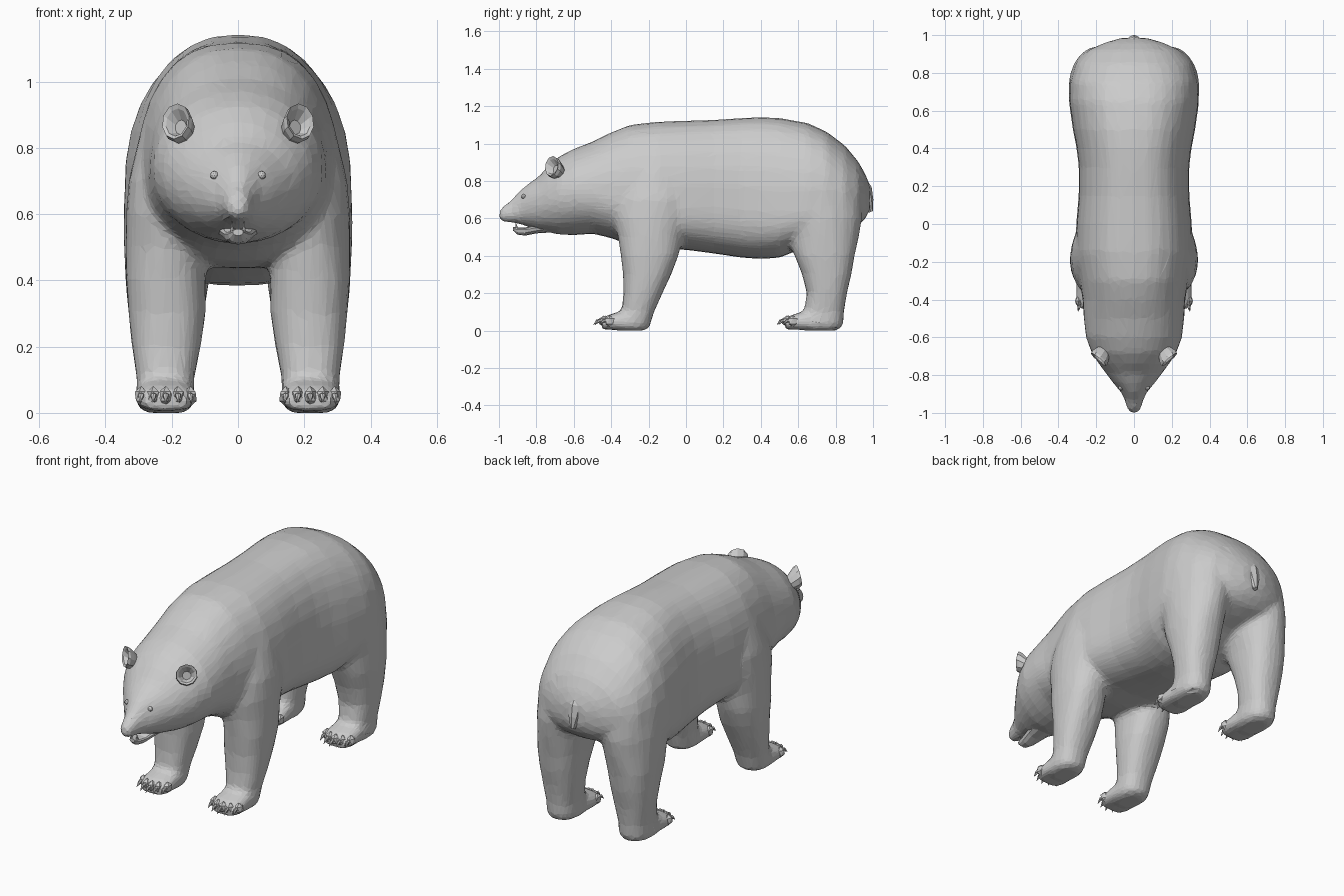
import bpy, bmesh, math
from mathutils import Vector

if "Cube" in bpy.data.objects:
    bpy.data.objects.remove(bpy.data.objects["Cube"])

X, Y, Z = Vector((1, 0, 0)), Vector((0, 1, 0)), Vector((0, 0, 1))


def ring(c, u, up, down, n=16, e=0.85):
    """Rounded-box cross-section: half-width u, upper reach up, lower reach down."""
    pts = []
    for i in range(n):
        a = 2 * math.pi * i / n
        s, k = math.sin(a), math.cos(a)
        v = up if k > 0 else down
        pts.append(Vector(c) + u * math.copysign(abs(s) ** e, s) + v * abs(k) ** e)
    return pts


def loft(bm, rings):
    """Skin a run of rings and cap both ends."""
    rows = [[bm.verts.new(p) for p in r] for r in rings]
    n = len(rows[0])
    for a, b in zip(rows, rows[1:]):
        for i in range(n):
            j = (i + 1) % n
            bm.faces.new((a[i], a[j], b[j], b[i]))
    bm.faces.new(rows[0])
    bm.faces.new(rows[-1])


def finish(name, bm, mirror=False):
    bmesh.ops.recalc_face_normals(bm, faces=bm.faces)
    me = bpy.data.meshes.new(name)
    bm.to_mesh(me)
    bm.free()
    ob = bpy.data.objects.new(name, me)
    bpy.context.collection.objects.link(ob)
    if mirror:
        ob.modifiers.new("mirror", "MIRROR")
    return ob


def along_y(bm, sections, n, exponent):
    """Sections: y, top, bottom, half-width, height of widest point."""
    loft(bm, [ring((0, y, m), X * w, Z * (t - m), Z * (b - m), n, exponent(y))
              for y, t, b, w, m in sections])


def tube(bm, path, n=6):
    """Round tapering tube through (x, y, z, radius) points."""
    d = (Vector(path[-1][:3]) - Vector(path[0][:3])).normalized()
    u = d.cross(Z).normalized()
    v = u.cross(d)
    loft(bm, [ring(p[:3], u * p[3], v * p[3], -v * p[3], n, 1) for p in path])


# head and trunk, nose to rump: oval at the head, boxier along the trunk
skin = bmesh.new()
along_y(skin, [
    (-1.0, .64, .597, .02, .615), (-.985, .658, .582, .036, .62),
    (-.93, .703, .577, .05, .625), (-.89, .748, .57, .07, .64),
    (-.84, .788, .553, .112, .665), (-.79, .822, .535, .15, .68),
    (-.74, .877, .527, .187, .70), (-.68, .93, .513, .225, .72),
    (-.60, .972, .51, .255, .735), (-.50, 1.01, .518, .266, .73),
    (-.40, 1.06, .495, .272, .71), (-.30, 1.10, .455, .288, .68),
    (-.15, 1.117, .437, .31, .65), (0, 1.122, .432, .306, .65),
    (.15, 1.127, .412, .293, .65), (.3, 1.137, .39, .292, .64),
    (.4, 1.142, .383, .304, .63), (.5, 1.137, .39, .324, .62),
    (.65, 1.11, .45, .345, .63), (.75, 1.065, .50, .34, .65),
    (.85, .99, .53, .312, .67), (.92, .905, .56, .245, .69),
    (.96, .835, .60, .155, .70), (.985, .77, .65, .07, .71)], 32,
    lambda y: min(1, max(.81, .81 - (y + .2) * .5)) if y < .8 else .92)

# legs: z, back-to-front limits in y, inner and outer limits in x
LEGS = {
    "front": [
        (0, -.37, -.225, .165, .275), (.015, -.40, -.195, .14, .30),
        (.04, -.41, -.188, .13, .308), (.10, -.345, -.17, .132, .306),
        (.2, -.335, -.125, .112, .321), (.3, -.337, -.078, .097, .331),
        (.4, -.349, -.04, .097, .338), (.5, -.365, -.015, .09, .34),
        (.6, -.385, .02, .09, .338), (.7, -.37, .035, .09, .331), (.85, -.31, .0, .09, .295)],
    "hind": [
        (0, .63, .80, .165, .275), (.015, .595, .832, .14, .302),
        (.04, .58, .842, .13, .309), (.10, .63, .845, .135, .305),
        (.2, .645, .861, .117, .32), (.3, .62, .885, .102, .331),
        (.4, .58, .902, .087, .34), (.5, .54, .925, .06, .345),
        (.6, .49, .942, .035, .347), (.72, .48, .935, .03, .338), (.9, .56, .85, .06, .28)]}
TOE_Y = {"front": -.44, "hind": .54}

for kind, secs in LEGS.items():
    ty = TOE_Y[kind]
    for s in (-1, 1):
        loft(skin, [ring((s * (a + b) / 2, (p + q) / 2, z), X * (b - a) / 2,
                         Y * (q - p) / 2, Y * (p - q) / 2, 20, .85 if z < .45 else 1)
                    for z, p, q, a, b in secs])
        # paw running forward from the ankle
        loft(skin, [ring((s * .218, ty + dy, .04), X * w, Z * (t - .04), Z * -.036, 14, .8)
                    for dy, t, w in [(-.012, .065, .065), (.025, .085, .09),
                                     (.07, .098, .092), (.12, .118, .087), (.18, .10, .07)]])

    # five toes, each with a curved claw
    toes, claws = bmesh.new(), bmesh.new()
    for i in range(-2, 3):
        x, y = .218 + i * .037, ty + .008 * i * i
        new = bmesh.ops.create_icosphere(toes, subdivisions=1, radius=.023)["verts"]
        for w in new:
            w.co = Vector((x + w.co.x * .95, y + w.co.y * 1.3, .05 + w.co.z * 1.35))
        tube(claws, [(x, y - .012, .052, .011), (x, y - .035, .052, .009),
                     (x + i * .002, y - .054, .032, .001)])
    finish(kind + "_toes", toes, True)
    finish(kind + "_claws", claws, True)

# fuse trunk, legs and paws into one faceted hide
body = finish("body", skin)
m = body.modifiers.new("fuse", "REMESH")
m.mode, m.voxel_size = "VOXEL", .014
m = body.modifiers.new("blend", "SMOOTH")
m.factor, m.iterations = .5, 10
m = body.modifiers.new("facets", "DECIMATE")
m.ratio, m.use_symmetry, m.symmetry_axis = .09, True, "X"

# open lower jaw
bm = bmesh.new()
along_y(bm, [
    (-.925, .555, .535, .016, .546), (-.90, .552, .513, .03, .54),
    (-.86, .55, .508, .042, .54), (-.80, .57, .52, .055, .55),
    (-.72, .60, .525, .075, .57)], 12, lambda y: .9)
finish("lower_jaw", bm)

# canine teeth
bm = bmesh.new()
tube(bm, [(.024, -.945, .60, .008), (.024, -.945, .558, .001)])
tube(bm, [(.018, -.905, .545, .007), (.018, -.91, .578, .001)])
finish("teeth", bm, True)

# eyes
bm = bmesh.new()
bmesh.ops.create_icosphere(bm, subdivisions=2, radius=.013)
bmesh.ops.translate(bm, vec=(.071, -.868, .717), verts=bm.verts)
finish("eyes", bm, True)

# ears: shallow cups facing outward and forward
bm = bmesh.new()
d = Vector((.62, -.72, .15)).normalized()
u = Z.cross(d).normalized()
v = d.cross(u)
base, rim = Vector((.15, -.66, .835)), Vector((.188, -.718, .88))
cup = [(0, .03), (.45, .046), (.8, .056), (1, .054), (.93, .042), (.6, .022)]
loft(bm, [ring(base.lerp(rim, t), u * r, v * r, -v * r, 10, 1) for t, r in cup])
finish("ears", bm, True)

# tail
bm = bmesh.new()
tube(bm, [(0, .91, .82, .04), (0, .95, .75, .046), (0, .97, .69, .034), (0, .989, .635, .012)], 8)
finish("tail", bm)
